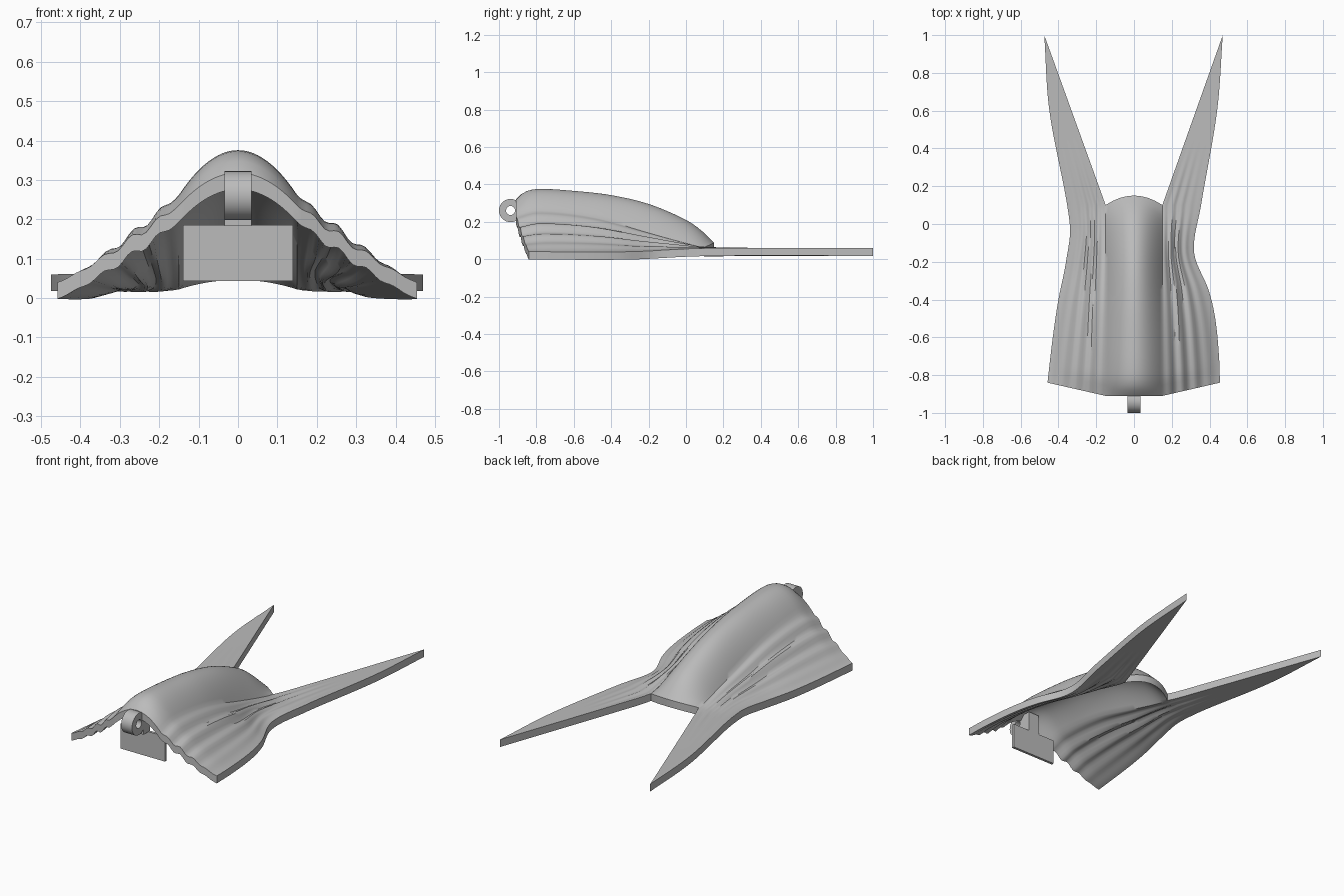
import bpy, bmesh, math
from mathutils import Vector

if "Cube" in bpy.data.objects:
    bpy.data.objects.remove(bpy.data.objects["Cube"])

GREY = (0.5, 0.5, 0.5, 1)
mat = bpy.data.materials.new("plain grey")
mat.use_nodes = True
mat.diffuse_color = GREY
mat.node_tree.nodes["Principled BSDF"].inputs["Base Color"].default_value = GREY


def curve(points, x):
    """Smooth interpolation through a few points."""
    n = len(points)
    x = min(max(x, points[0][0]), points[-1][0])
    i = 0
    while i < n - 2 and x > points[i + 1][0]:
        i += 1

    def slope(k):
        a, b = points[max(k - 1, 0)], points[min(k + 1, n - 1)]
        return (b[1] - a[1]) / (b[0] - a[0])

    (xa, ya), (xb, yb) = points[i], points[i + 1]
    w = xb - xa
    t = (x - xa) / w
    return (ya * (1 + 2 * t) * (1 - t) ** 2 + yb * t * t * (3 - 2 * t)
            + w * t * (1 - t) * (slope(i) * (1 - t) - slope(i + 1) * t))


def finish(bm, name, angle=35):
    bmesh.ops.recalc_face_normals(bm, faces=bm.faces[:])
    mesh = bpy.data.meshes.new(name)
    bm.to_mesh(mesh)
    bm.free()
    mesh.materials.append(mat)
    obj = bpy.data.objects.new(name, mesh)
    bpy.context.collection.objects.link(obj)
    bpy.ops.object.select_all(action="DESELECT")
    obj.select_set(True)
    bpy.context.view_layer.objects.active = obj
    bpy.ops.object.shade_smooth_by_angle(angle=math.radians(angle))
    return obj


def patch(bm, rows):
    """Quad grid through rows of points."""
    grid = [[bm.verts.new(p) for p in row] for row in rows]
    for a, b in zip(grid, grid[1:]):
        for i in range(len(a) - 1):
            bm.faces.new((a[i], a[i + 1], b[i + 1], b[i]))


def box(name, low, high):
    bm = bmesh.new()
    bmesh.ops.create_cube(bm, size=1)
    for v in bm.verts:
        v.co = Vector([l + (c + 0.5) * (h - l) for c, l, h in zip(v.co, low, high)])
    return finish(bm, name)


# Profiles along the length
FRONT, BACK, HUMP = -0.91, 0.10, 0.15
crown = [(-0.91, 0.318), (-0.87, 0.355), (-0.8, 0.375), (-0.6, 0.365), (-0.4, 0.342),
         (-0.2, 0.295), (0, 0.21), (0.08, 0.155), (0.15, 0.088)]
crease = [(-0.91, 0.235), (-0.8, 0.262), (-0.5, 0.225), (-0.2, 0.14), (0, 0.085),
          (0.1, 0.064), (0.3, 0.06), (1, 0.06)]
hem = [(-0.91, 0.04), (-0.3, 0.04), (0, 0.055), (0.2, 0.06), (1, 0.06)]
outline = {
    1: [(-0.84, 0.455), (-0.7, 0.45), (-0.5, 0.43), (-0.35, 0.395), (-0.15, 0.318),
        (0.1, 0.355), (0.6, 0.44), (1, 0.47)],
    -1: [(-0.84, 0.458), (-0.6, 0.43), (-0.4, 0.40), (-0.2, 0.36), (0, 0.34),
         (0.6, 0.448), (1, 0.475)],
}


def hump_point(side, s, v):
    y = FRONT + v * (BACK + 0.05 * (1 - s * s) - FRONT)
    low = curve(crease, FRONT + v * (BACK - FRONT))
    top = curve(crown, FRONT + v * (BACK + 0.05 - FRONT))
    return (side * HUMP * s, y, low + (top - low) * (1 - s * s))


def wing_point(side, t, y):
    # front hem sweeps back towards the corner
    sweep = 0.07 * t * max(0, 1 - (y - FRONT) / 0.6)
    edge = curve(outline[side], y + 0.07 * max(0, 1 - (y - FRONT) / 0.6))
    inner = HUMP
    if y > BACK:
        inner += (edge - HUMP) * (y - BACK) / (1 - BACK) if y >= 1 else 0
        inner = HUMP + (outline[side][-1][1] - HUMP) * (y - BACK) / (1 - BACK)
    z0, z1 = curve(crease, y), curve(hem, y)
    z = z1 + (z0 - z1) * (1 - t) ** 1.15
    # cloth folds fanning out from the crease
    fade = max(0, min(1, (0.4 - y) / 0.7)) * math.sin(math.pi * t) * math.exp(-2 * t)
    z += 0.022 * fade * math.sin(27 * t + 2.5 * y + side * 0.6)
    return (side * (inner + (edge - inner) * t), y + sweep, z)


# Draped shell: central hump, side skirts and two swept tails
shell = bmesh.new()
body_rows, tail_rows, cols = 36, 20, 26
ys = [FRONT + (BACK - FRONT) * j / body_rows for j in range(body_rows + 1)]
ys += [BACK + (1 - BACK) * j / tail_rows for j in range(1, tail_rows + 1)]
for side in (1, -1):
    patch(shell, [[hump_point(side, i / 12, j / body_rows) for i in range(13)]
                  for j in range(body_rows + 1)])
    patch(shell, [[wing_point(side, i / cols, y) for i in range(cols + 1)] for y in ys])
bmesh.ops.remove_doubles(shell, verts=shell.verts[:], dist=0.0005)
thick = bmesh.ops.extrude_face_region(shell, geom=shell.faces[:], use_keep_orig=True)
for v in thick["geom"]:
    if isinstance(v, bmesh.types.BMVert):
        v.co.z -= 0.042
finish(shell, "draped_shell")

# Front plate with its neck
box("front_plate", (-0.14, -0.855, 0.043), (0.14, -0.84, 0.185))
box("hinge_neck", (-0.034, -0.895, 0.183), (0.034, -0.84, 0.3))

# Hinge ring
ring = bmesh.new()
segments = 40
loops = []
for k in range(segments):
    a = 2 * math.pi * k / segments
    loops.append([ring.verts.new((x, -0.938 + r * math.cos(a), 0.26 + r * math.sin(a)))
                  for x, r in ((-0.034, 0.062), (0.034, 0.062), (0.034, 0.024), (-0.034, 0.024))])
for k in range(segments):
    a, b = loops[k], loops[(k + 1) % segments]
    for i in range(4):
        j = (i + 1) % 4
        ring.faces.new((a[i], a[j], b[j], b[i]))
finish(ring, "hinge_ring")
